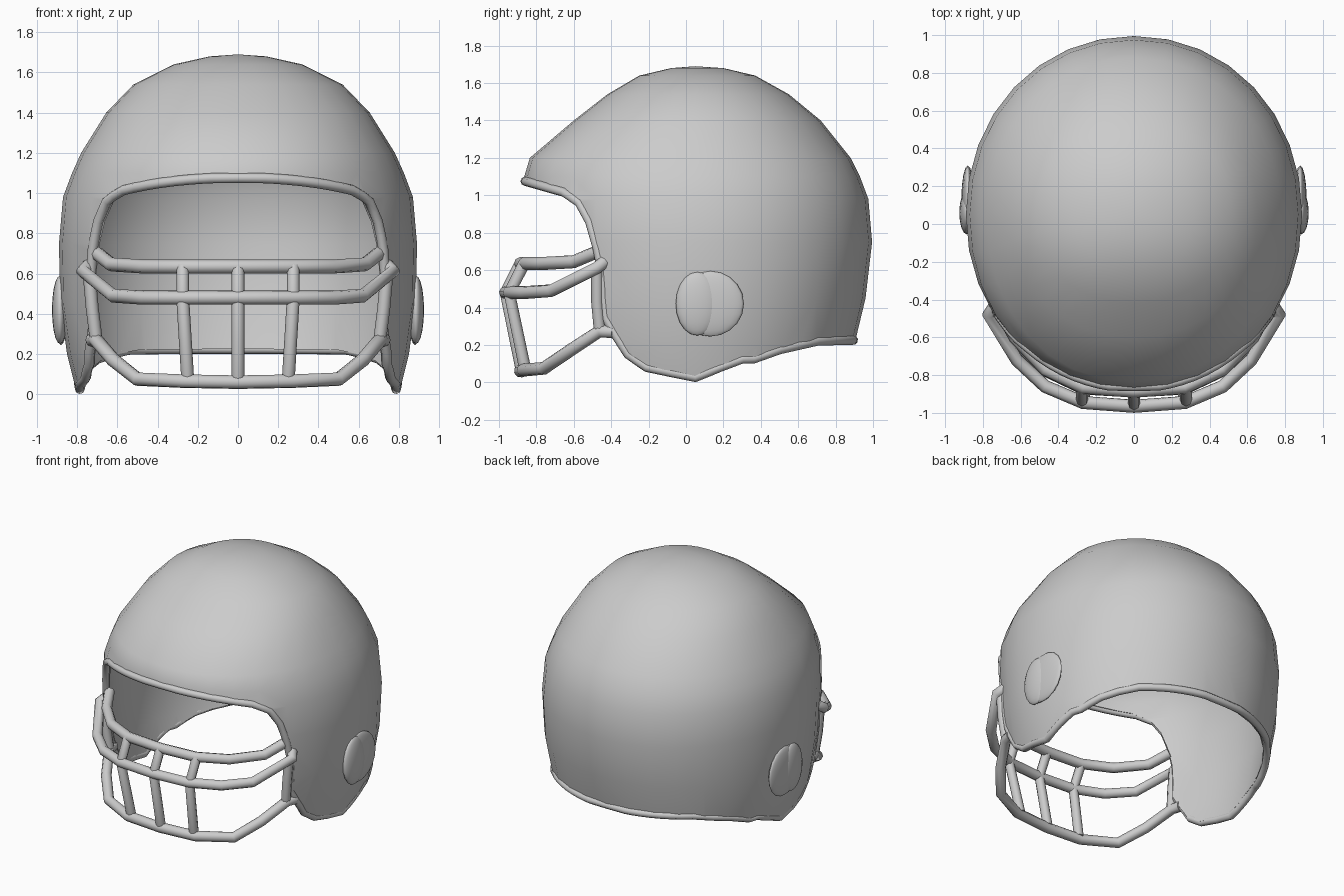
import bpy, bmesh, math

if "Cube" in bpy.data.objects:
    bpy.data.objects.remove(bpy.data.objects["Cube"])

# Shell contour by height: z, half width, back y, front y
ROWS = [(-0.1, .775, .83, -.86), (0, .80, .86, -.87), (.2, .85, .90, -.88), (.45, .885, .96, -.88),
        (.75, .89, .995, -.88), (.98, .87, .975, -.88), (1.1, .825, .93, -.865), (1.2, .78, .88, -.835),
        (1.4, .655, .72, -.60), (1.54, .52, .55, -.42), (1.64, .32, .37, -.25), (1.68, .14, .2, -.08)]
YC, SEG = .05, 32

# Side view outline (y, z) of the shell edge: brim, face opening, cheek, nape
EDGE = [(-.86, 1.075), (-.65, 1.015), (-.57, .96), (-.515, .86), (-.475, .72), (-.45, .6), (-.43, .35),
        (-.38, .26), (-.31, .15), (-.21, .08), (.05, .026), (.18, .08), (.3, .125), (.36, .125),
        (.5, .175), (.7, .22), (.895, .225)]


def exponent(back, z):
    # Superellipse exponent: the front narrows towards the cheeks
    return 2.05 if back else 1.85 + .28 * min(1, max(0, z))


def contour(z):
    for a, b in zip(ROWS, ROWS[1:]):
        if a[0] <= z <= b[0]:
            t = (z - a[0]) / (b[0] - a[0])
            return [p + (q - p) * t for p, q in zip(a[1:], b[1:])]


def surface_x(y, z):
    w, back, front = contour(z)
    r = back - YC if y > YC else YC - front
    n = exponent(y > YC, z)
    return w * max(0, 1 - abs((y - YC) / r) ** n) ** (1 / n)


def activate(ob):
    bpy.ops.object.select_all(action='DESELECT')
    ob.select_set(True)
    bpy.context.view_layer.objects.active = ob


def mesh_object(name, verts, faces):
    me = bpy.data.meshes.new(name)
    me.from_pydata(verts, [], faces)
    ob = bpy.data.objects.new(name, me)
    bpy.context.collection.objects.link(ob)
    return ob


def tube(name, pts, radius, cyclic=False):
    cu = bpy.data.curves.new(name, 'CURVE')
    cu.dimensions = '3D'
    cu.bevel_depth, cu.bevel_resolution, cu.use_fill_caps = radius, 2, True
    sp = cu.splines.new('POLY')
    sp.points.add(len(pts) - 1)
    for p, co in zip(sp.points, pts):
        p.co = (*co, 1)
    sp.use_cyclic_u = cyclic
    ob = bpy.data.objects.new(name, cu)
    bpy.context.collection.objects.link(ob)
    activate(ob)
    bpy.ops.object.convert(target='MESH')
    bpy.ops.object.shade_smooth_by_angle(angle=math.radians(50))


def mirrored(half):
    return [(-x, y, z) for x, y, z in half[:0:-1]] + half


# Helmet shell
verts, faces = [], []
for z, w, back, front in ROWS:
    for i in range(SEG):
        c, s = math.cos(2 * math.pi * i / SEG), math.sin(2 * math.pi * i / SEG)
        r = back - YC if s > 0 else YC - front
        n = exponent(s > 0, z)
        verts.append((w * math.copysign(abs(c) ** (2 / n), c),
                      YC + r * math.copysign(abs(s) ** (2 / n), s), z))
for j in range(len(ROWS) - 1):
    for i in range(SEG):
        k = (i + 1) % SEG
        faces.append((j * SEG + i, j * SEG + k, (j + 1) * SEG + k, (j + 1) * SEG + i))
top = (len(ROWS) - 1) * SEG
verts.append((0, YC, 1.69))
faces += [(top + i, top + (i + 1) % SEG, len(verts) - 1) for i in range(SEG)]
shell = mesh_object("helmet_shell", verts, faces)
sol = shell.modifiers.new("thickness", 'SOLIDIFY')
sol.thickness, sol.offset = .04, -1

# Trim the shell with the side outline
outline = [(-1.3, 1.2)] + EDGE + [(1.3, .225), (1.3, 2), (-1.3, 2)]
n = len(outline)
cutter = mesh_object("trim_cutter", [(x, y, z) for x in (-1.5, 1.5) for y, z in outline],
                     [tuple(range(n)), tuple(range(2 * n - 1, n - 1, -1))] +
                     [(i, i + n, (i + 1) % n + n, (i + 1) % n) for i in range(n)])
bm = bmesh.new()
bm.from_mesh(cutter.data)
bmesh.ops.recalc_face_normals(bm, faces=bm.faces)
bm.to_mesh(cutter.data)
bm.free()
cutter.hide_render = True
cut = shell.modifiers.new("trim", 'BOOLEAN')
cut.operation, cut.solver, cut.object = 'INTERSECT', 'EXACT', cutter
activate(shell)
bpy.ops.object.modifier_apply(modifier="thickness")
bpy.ops.object.modifier_apply(modifier="trim")
bpy.ops.object.shade_smooth_by_angle(angle=math.radians(40))
bpy.data.objects.remove(cutter)

# Rolled rim along the shell edge
half = []
for i, (a, b) in enumerate(zip(EDGE, EDGE[1:])):
    steps = 8 if i in (0, len(EDGE) - 2) else 2
    for s in range(steps):
        t = s / steps
        if i == 0:
            t = t * t
        elif i == len(EDGE) - 2:
            t = 1 - (1 - t) ** 2
        y, z = a[0] + (b[0] - a[0]) * t, a[1] + (b[1] - a[1]) * t
        half.append((max(0, surface_x(y, z) - .02), y, z))
half = [(0, *EDGE[0])] + half[1:] + [(0, *EDGE[-1])]
tube("shell_rim", half + [(-x, y, z) for x, y, z in half[-2:0:-1]], .025, True)

# Face guard cross bars
R = .035
tube("upper_bar", mirrored([(0, -.885, .635), (.27, -.865, .635), (.47, -.77, .635),
                            (.63, -.6, .645), (.70, -.47, .70)]), R)
tube("middle_bar", mirrored([(0, -.965, .48), (.27, -.945, .48), (.47, -.86, .48),
                             (.62, -.72, .49), (.77, -.48, .61), (.74, -.44, .64)]), R)
tube("lower_bar", mirrored([(0, -.885, .06), (.27, -.87, .065), (.5, -.76, .075),
                            (.62, -.62, .17), (.71, -.46, .275), (.725, -.39, .27)]), R)

# Face guard uprights
for x in (-1, 0, 1):
    dy = .02 * abs(x)
    tube("guard_upright", [(.275 * x, -.885 + dy, .635), (.275 * x, -.965 + dy, .48),
                           (.25 * x, -.88 + dy, .07)], .032)
for side in (-1, 1):
    tube("guard_side_post", [(.74 * side, -.475, .6), (.725 * side, -.475, .43), (.705 * side, -.46, .27)], .032)

# Ear bumps
for side in (-1, 1):
    for name, loc, size in (("ear_bump", (.88, .13, .42), (.034, .18, .175)),
                            ("ear_ridge", (.885, .06, .42), (.04, .115, .17))):
        bpy.ops.mesh.primitive_uv_sphere_add(segments=16, ring_count=10, location=(side * loc[0], *loc[1:]))
        ob = bpy.context.object
        ob.name, ob.scale = name, size
        bpy.ops.object.shade_smooth()
